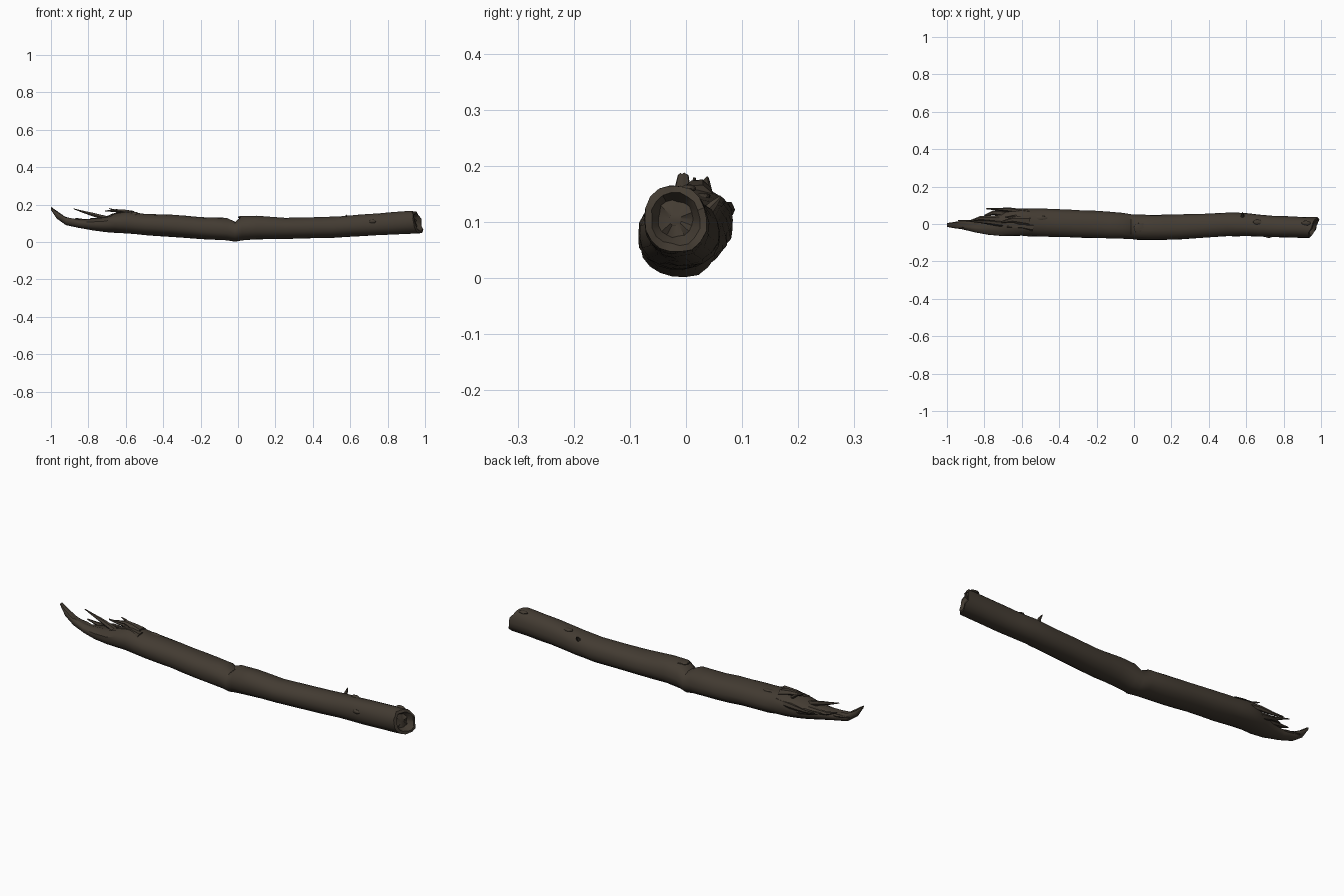
import bpy, bmesh, math, random
from mathutils import Vector

random.seed(4)
SIDES = 18

cube = bpy.data.objects.get("Cube")
if cube:
    bpy.data.objects.remove(cube)

bark = bpy.data.materials.new("dark_brown_bark")
bark.use_nodes = True
bark_colour = (0.056, 0.044, 0.032, 1)
bark.diffuse_color = bark_colour
bark.node_tree.nodes["Principled BSDF"].inputs["Base Color"].default_value = bark_colour


def finish(bm, name, angle=40):
    bmesh.ops.recalc_face_normals(bm, faces=bm.faces)
    mesh = bpy.data.meshes.new(name)
    bm.to_mesh(mesh)
    bm.free()
    obj = bpy.data.objects.new(name, mesh)
    bpy.context.collection.objects.link(obj)
    mesh.materials.append(bark)
    bpy.ops.object.select_all(action="DESELECT")
    obj.select_set(True)
    bpy.context.view_layer.objects.active = obj
    bpy.ops.object.shade_smooth_by_angle(angle=math.radians(angle))
    return obj


def bridge(bm, a, b):
    n = len(a)
    for i in range(n):
        j = (i + 1) % n
        bm.faces.new((a[i], a[j], b[j], b[i]))


# Stations along the log: x, front y, back y, bottom z, top z
STATIONS = [
    (-1, -.015, .005, .172, .19),
    (-.97, -.022, .01, .125, .17),
    (-.92, -.028, .018, .09, .14),
    (-.85, -.045, .02, .075, .125),
    (-.78, -.058, .035, .062, .13),
    (-.71, -.065, .06, .052, .14),
    (-.66, -.066, .078, .047, .16),
    (-.6, -.066, .086, .043, .165),
    (-.5, -.07, .085, .035, .152),
    (-.35, -.073, .078, .025, .147),
    (-.2, -.078, .073, .014, .136),
    (-.06, -.082, .062, .006, .13),
    (-.015, -.082, .055, 0, .11),
    (.02, -.085, .052, .006, .14),
    (.1, -.088, .05, .012, .141),
    (.25, -.083, .053, .015, .131),
    (.5, -.067, .062, .02, .136),
    (.6, -.066, .06, .027, .143),
    (.75, -.073, .045, .034, .155),
    (.9, -.075, .04, .041, .166),
    (.96, -.076, .038, .044, .167),
]


# Log body: lofted rings with long bark ridges and a splintered, hollowed left end
def ring(bm, x, y0, y1, z0, z1, shift=0):
    cy, cz, ry, rz = (y0 + y1) / 2, (z0 + z1) / 2, (y1 - y0) / 2, (z1 - z0) / 2
    broken = max(0, min(1, (-.6 - x) / .12))
    verts = []
    for k in range(SIDES):
        a = math.tau * k / SIDES
        c, s = math.cos(a), math.sin(a)
        r = ridges[k] * random.uniform(.97, 1.02)
        z = cz + rz * s * r
        if s > .5:
            z -= broken * rz * (s - .3) * random.uniform(.1, .7)
        end = shift * (.022 * c - .015 * s + random.uniform(-.006, .006))
        verts.append(bm.verts.new((x + end, cy + ry * c * r, max(0, z))))
    return verts


ridges = [random.uniform(.965, 1.03) for k in range(SIDES)]
bm = bmesh.new()
rings = []
for now, after in zip(STATIONS, STATIONS[1:]):
    rings.append(ring(bm, *now))
    if after[0] - now[0] > .08:
        rings.append(ring(bm, *[(p + q) / 2 for p, q in zip(now, after)]))
rings.append(ring(bm, *STATIONS[-1], shift=1))
for a, b in zip(rings, rings[1:]):
    bridge(bm, a, b)
bm.faces.new(rings[0])

# Rough sawn end: uneven inset rings sinking into a hollow
edge = rings[-1]
centre = sum((v.co for v in edge), Vector()) / SIDES
for size, depth in ((.8, .002), (.55, -.02), (.2, -.014)):
    inner = []
    for v in rings[-1]:
        p = centre.lerp(v.co, size * random.uniform(.93, 1.07))
        p.x += depth + random.uniform(-.005, .005)
        inner.append(bm.verts.new(p))
    bridge(bm, edge, inner)
    edge = inner
bm.faces.new(edge)
finish(bm, "log_body")


# Tapered pieces: splinters, twig stubs and torn bark
def splinter(name, points, width, thick):
    bm = bmesh.new()
    points = [Vector(p) for p in points]
    last = None
    for i, p in enumerate(points):
        t = 1 - .85 * i / (len(points) - 1)
        along = (points[min(i + 1, len(points) - 1)] - points[max(i - 1, 0)]).normalized()
        side = along.cross(Vector((0, 0, 1))).normalized()
        up = side.cross(along)
        loop = []
        for k in range(6):
            a = math.tau * k / 6
            j = random.uniform(.85, 1.15)
            loop.append(bm.verts.new(p + t * j * (side * width * math.cos(a) + up * thick * math.sin(a))))
        if last:
            bridge(bm, last, loop)
        else:
            bm.faces.new(loop)
        last = loop
    bm.faces.new(last)
    finish(bm, name, 30)


splinter("back_splinter", [(-.56, .06, .12), (-.66, .075, .122), (-.73, .08, .12), (-.79, .082, .125)], .017, .02)
splinter("back_small_splinter", [(-.68, .055, .1), (-.75, .06, .11), (-.8, .045, .115)], .02, .018)
splinter("raised_splinter", [(-.7, .0, .125), (-.78, .01, .148), (-.83, .012, .162), (-.88, .015, .178)], .016, .014)
splinter("middle_splinter", [(-.72, .025, .11), (-.82, .03, .115), (-.87, .02, .128)], .02, .015)
splinter("tip_splinter", [(-.8, -.015, .1), (-.87, .01, .11), (-.94, .018, .12)], .02, .014)
splinter("torn_bark_crest", [(-.56, .015, .15), (-.61, .02, .163), (-.65, .022, .168), (-.71, .01, .166)], .03, .018)
splinter("torn_bark_flap", [(-.54, -.02, .145), (-.6, -.012, .155), (-.68, -.015, .148)], .022, .016)
splinter("torn_bark_spur", [(-.63, .035, .15), (-.66, .035, .17), (-.69, .038, .18)], .014, .01)
splinter("twig_stub", [(.58, .035, .115), (.582, .05, .133), (.578, .062, .146)], .012, .012)


# Low knots on the bark
def knot(name, location, scale):
    bm = bmesh.new()
    bmesh.ops.create_icosphere(bm, subdivisions=2, radius=1)
    for v in bm.verts:
        v.co *= random.uniform(.85, 1.1)
        v.co = Vector(p * q for p, q in zip(v.co, scale)) + Vector(location)
    finish(bm, name)


knot("front_knot", (.72, -.066, .11), (.02, .009, .01))
knot("top_knot", (.66, .01, .141), (.025, .014, .008))
knot("end_knot", (.92, .005, .16), (.025, .014, .007))
knot("left_knot", (-.5, .03, .143), (.04, .015, .009))
knot("notch_lip", (.03, -.02, .132), (.035, .03, .008))
